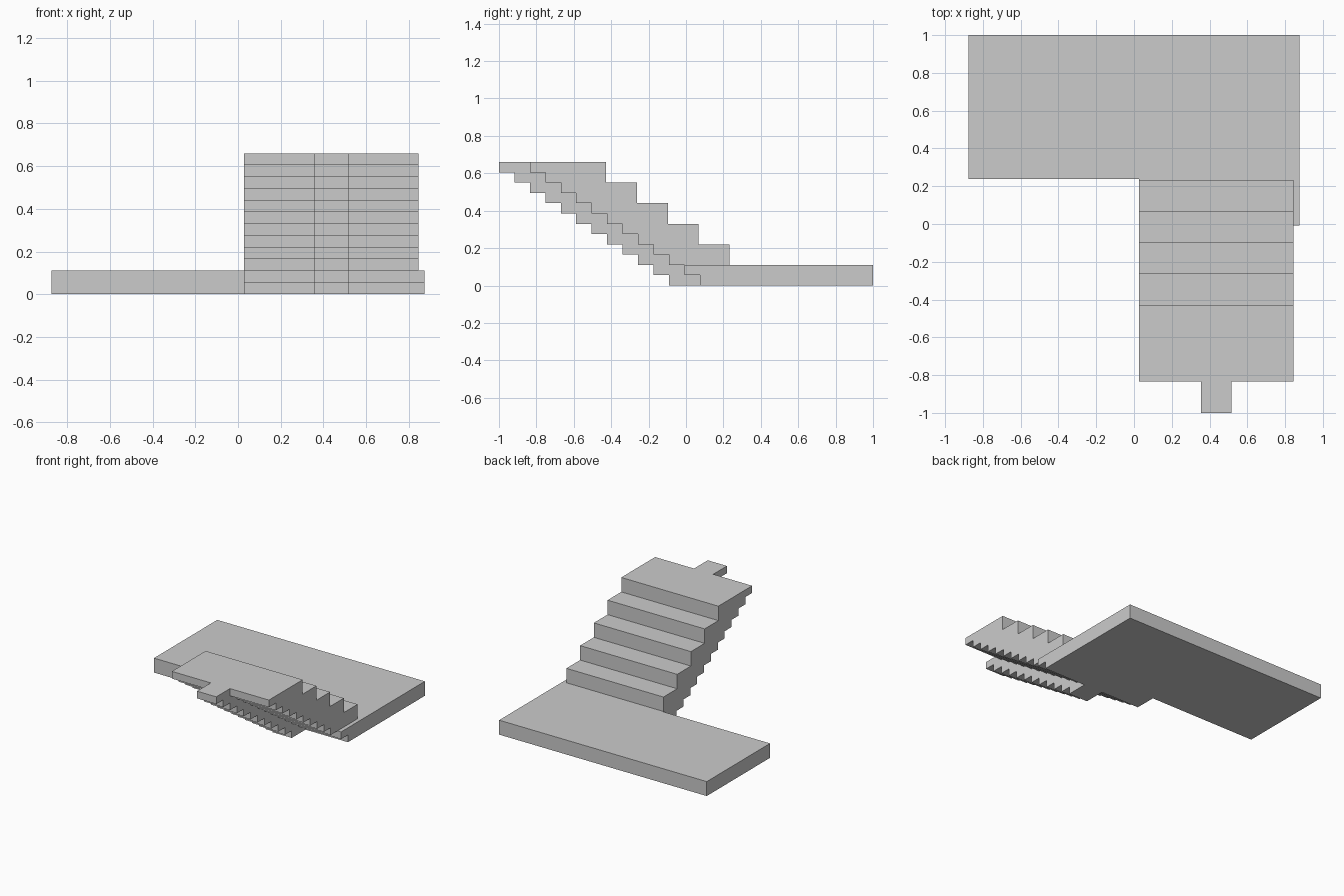
import bpy, bmesh

if "Cube" in bpy.data.objects:
    bpy.data.objects.remove(bpy.data.objects["Cube"])

RUN, RISE = 0.0826, 0.055      # small steps of the underside
TOP = 12 * RISE
BACK = 0.238                   # where the flight meets the landing


def extrude_x(name, profile, x0, x1):
    """Solid from a (y, z) profile running between x0 and x1."""
    bm = bmesh.new()
    face = bm.faces.new([bm.verts.new((x0, y, z)) for y, z in profile])
    new = bmesh.ops.extrude_face_region(bm, geom=[face])["geom"]
    verts = [v for v in new if isinstance(v, bmesh.types.BMVert)]
    bmesh.ops.translate(bm, verts=verts, vec=(x1 - x0, 0, 0))
    bmesh.ops.recalc_face_normals(bm, faces=bm.faces)
    mesh = bpy.data.meshes.new(name)
    bm.to_mesh(mesh)
    bm.free()
    obj = bpy.data.objects.new(name, mesh)
    bpy.context.collection.objects.link(obj)
    return obj


def underside(y0, first=0):
    """Stepped line descending from the top front edge to the ground."""
    pts = []
    for k in range(first, 12):
        pts += [(y0 + k * RUN, TOP - k * RISE), (y0 + k * RUN, TOP - (k + 1) * RISE)]
    return pts


FLIGHT_Y, STRINGER_Y = -1 + 2 * RUN, -1.0

# Wide flight: fine steps below, five tall treads above
treads = [(BACK, 0), (BACK, 2 * RISE)]
for i in range(5):
    y = 0.233 - i * 2 * RUN
    treads += [(y, (i + 1) * 2 * RISE), (y, (i + 2) * 2 * RISE)]
extrude_x("stair_flight", underside(FLIGHT_Y) + treads, 0.027, 0.845)

# Central stepped beam under the flight, projecting at the top
beam = underside(STRINGER_Y) + underside(FLIGHT_Y)[::-1]
extrude_x("central_beam", beam, 0.355, 0.517)

# Landing slab and the narrow strip of it beside the flight
slab = [(BACK, 0), (1, 0), (1, 2 * RISE), (BACK, 2 * RISE)]
extrude_x("landing_slab", slab, -0.875, 0.875)
strip = underside(FLIGHT_Y, 10) + [(BACK, 0), (BACK, 2 * RISE)]
extrude_x("landing_strip", strip, 0.845, 0.875)
